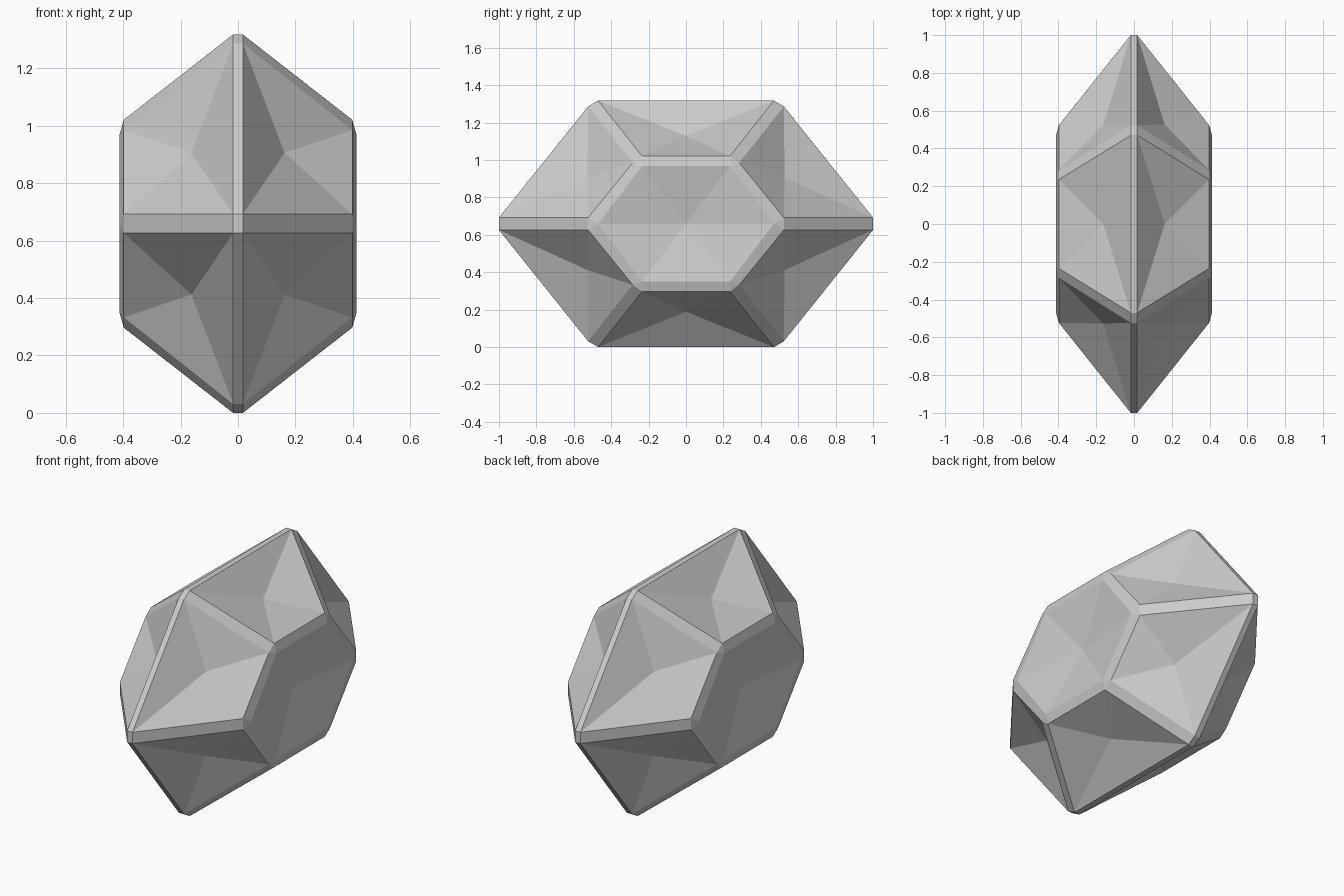
import bpy, bmesh
from itertools import product

if "Cube" in bpy.data.objects:
    bpy.data.objects.remove(bpy.data.objects["Cube"])

HALF_HEIGHT = 0.659
R = 0.017          # half width of the ridge bevels
W, X = 0.398, 0.413  # bevel and flank half widths

# Corner points of one eighth of the gem (x+, y-, z+), relative to its centre
tip = (R, -1.0, 0.033)
peak_f = (R, -0.523, 0.628)
peak_t = (R, -0.47, HALF_HEIGHT)
corner_f = (W, -0.285, 0.326)
corner_t = (W, -0.235, 0.362)
corner_s = (X, -0.235, 0.309)
mid_f = (W, -0.523, 0.033)
mid_s = (X, -0.47, 0.0)

# Sunken centres of the panels
dent_front = (0.162, -0.527, 0.247)
dent_top = (0.162, 0.0, 0.47)
dent_side = (0.35, 0.0, 0.0)


def on_plane(p, axes):
    """Drop a point onto the mirror planes named in axes."""
    return tuple(0.0 if a in axes else v for a, v in zip("xyz", p))


def fan(centre, ring):
    return [(centre, a, b) for a, b in zip(ring, ring[1:])]


# Dented panels
faces = fan(dent_front, [tip, peak_f, corner_f, mid_f, tip])
faces += fan(dent_top, [on_plane(peak_t, "y"), peak_t, corner_t, on_plane(corner_t, "y")])
faces += fan(dent_side, [mid_s, corner_s, on_plane(corner_s, "y")])

# Bevels along the central ridge
for a, b in ((tip, peak_f), (peak_f, peak_t), (peak_t, on_plane(peak_t, "y"))):
    faces.append((on_plane(a, "x"), a, b, on_plane(b, "x")))

# Nose cap, waist bevel, shoulder bevel, flank bevels and corner chamfers
faces += [
    (on_plane(tip, "xz"), on_plane(tip, "z"), tip, on_plane(tip, "x")),
    (on_plane(tip, "z"), on_plane(mid_f, "z"), mid_f, tip),
    (peak_f, corner_f, corner_t, peak_t),
    (corner_t, on_plane(corner_t, "y"), on_plane(corner_s, "y"), corner_s),
    (mid_f, corner_f, corner_s, mid_s),
    (corner_f, corner_t, corner_s),
    (mid_f, on_plane(mid_f, "z"), mid_s),
]

# Mirror the eighth into all octants and weld it closed
bm = bmesh.new()
for sx, sy, sz in product((1, -1), repeat=3):
    for face in faces:
        bm.faces.new([bm.verts.new((x * sx, y * sy, z * sz)) for x, y, z in face])
bmesh.ops.remove_doubles(bm, verts=bm.verts[:], dist=0.0005)
bmesh.ops.recalc_face_normals(bm, faces=bm.faces[:])

mesh = bpy.data.meshes.new("gem")
bm.to_mesh(mesh)
bm.free()

grey = bpy.data.materials.new("light grey")
grey.diffuse_color = (0.6, 0.6, 0.6, 1.0)
grey.use_nodes = True
grey.node_tree.nodes["Principled BSDF"].inputs["Base Color"].default_value = grey.diffuse_color
mesh.materials.append(grey)

gem = bpy.data.objects.new("gem", mesh)
gem.location.z = HALF_HEIGHT
bpy.context.collection.objects.link(gem)
